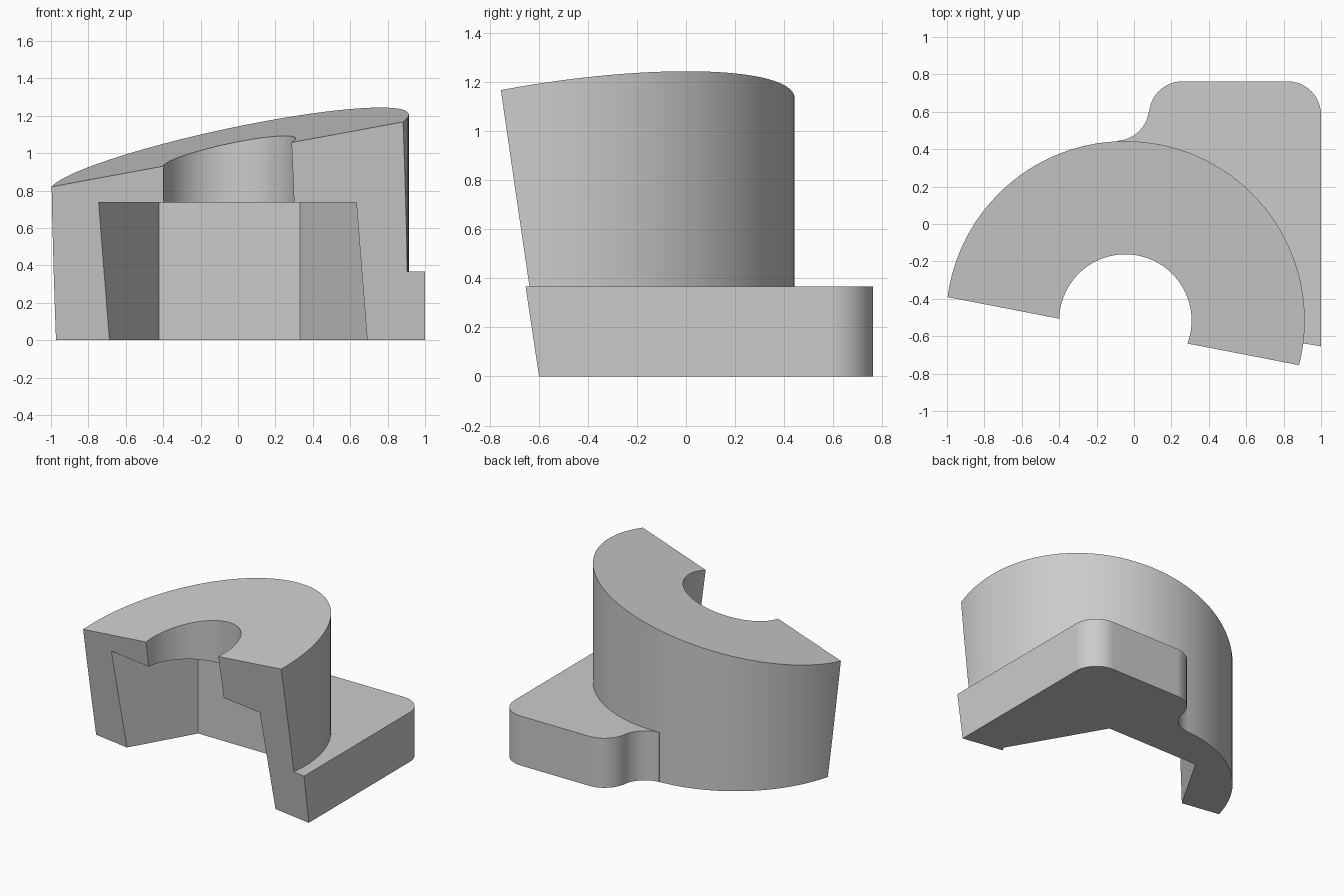
import bpy, bmesh, math
from mathutils import Vector

cube = bpy.data.objects.get("Cube")
if cube:
    bpy.data.objects.remove(cube, do_unlink=True)

CX, CY, R = -0.046, -0.516, 0.959      # shared axis of barrel, bore and pocket

grey = bpy.data.materials.new("light grey")
grey.diffuse_color = (0.6, 0.6, 0.6, 1)
grey.use_nodes = True
grey.node_tree.nodes["Principled BSDF"].inputs["Base Color"].default_value = (0.6, 0.6, 0.6, 1)


def arc(cx, cy, r, a0, a1, n):
    """Points on an arc, angles in degrees, both ends included."""
    angles = [math.radians(a0 + (a1 - a0) * i / n) for i in range(n + 1)]
    return [(cx + r * math.cos(a), cy + r * math.sin(a)) for a in angles]


def prism(name, outline, z0, z1, top_plane=None):
    """Extrude an outline upward, optionally trimming the top with a plane."""
    bm = bmesh.new()
    base = bm.faces.new([bm.verts.new((x, y, z0)) for x, y in outline])
    ext = bmesh.ops.extrude_face_region(bm, geom=[base])["geom"]
    for v in ext:
        if isinstance(v, bmesh.types.BMVert):
            v.co.z = z1
    if top_plane:
        co, no = top_plane
        cut = bmesh.ops.bisect_plane(bm, geom=bm.verts[:] + bm.edges[:] + bm.faces[:],
                                     plane_co=co, plane_no=no, clear_outer=True)["geom_cut"]
        bmesh.ops.contextual_create(bm, geom=[e for e in cut if isinstance(e, bmesh.types.BMEdge)])
    bmesh.ops.recalc_face_normals(bm, faces=bm.faces[:])
    mesh = bpy.data.meshes.new(name)
    bm.to_mesh(mesh)
    bm.free()
    mesh.materials.append(grey)
    ob = bpy.data.objects.new(name, mesh)
    bpy.context.collection.objects.link(ob)
    return ob


def combine(target, tool, operation):
    """Apply a boolean and discard the tool object."""
    mod = target.modifiers.new(operation.lower(), "BOOLEAN")
    mod.operation, mod.object, mod.solver = operation, tool, "EXACT"
    bpy.context.view_layer.objects.active = target
    bpy.ops.object.modifier_apply(modifier=mod.name)
    bpy.data.objects.remove(tool, do_unlink=True)


# Round barrel with a slanted top
slant = (Vector((CX, CY, 1.004)), Vector((-0.2107, -0.1354, 1)).normalized())
body = prism("bracket_body", arc(CX, CY, R, 0, 360, 120)[:-1], 0, 2, slant)

# Mounting foot: rounded back corners, concave blend into the barrel
r = 0.18
blend = Vector((0.08 - r, 0.625))
toward = math.degrees(math.atan2(CY - blend.y, CX - blend.x))
foot_outline = ([(0.5, -1.2), (1, -1.2)]
                + arc(1 - r, 0.763 - r, r, 0, 90, 12)
                + arc(0.08 + r, 0.763 - r, r, 90, 180, 12)
                + arc(blend.x, blend.y, r + 0.001, 0, toward, 12)
                + [(-0.09, 0.2), (0.3, 0)])
foot = prism("foot", foot_outline, 0, 0.367)
combine(body, foot, "UNION")

# Hexagonal pocket from below and round bore through the top
pocket = prism("pocket_cutter", arc(CX, CY, 0.755, 0, 360, 6)[:-1], -0.2, 0.737)
combine(body, pocket, "DIFFERENCE")
bore = prism("bore_cutter", arc(CX, CY, 0.354, 0, 360, 72)[:-1], 0.5, 2)
combine(body, bore, "DIFFERENCE")

# Leaning front section: y = -0.433 - 0.166 x - 0.15 z
front = prism("front_cutter", [(-3, -3), (3, -3), (3, 0), (-3, 0)], -1, 3)
for v in front.data.vertices:
    if v.co.y > -1:
        v.co.y = -0.433 - 0.166 * v.co.x - 0.15 * v.co.z
combine(body, front, "DIFFERENCE")

# Smooth curved walls, crisp edges
bpy.ops.object.select_all(action="DESELECT")
body.select_set(True)
bpy.context.view_layer.objects.active = body
bpy.ops.object.shade_smooth_by_angle(angle=math.radians(25))
weighted = body.modifiers.new("weighted_normals", "WEIGHTED_NORMAL")
weighted.keep_sharp = True
